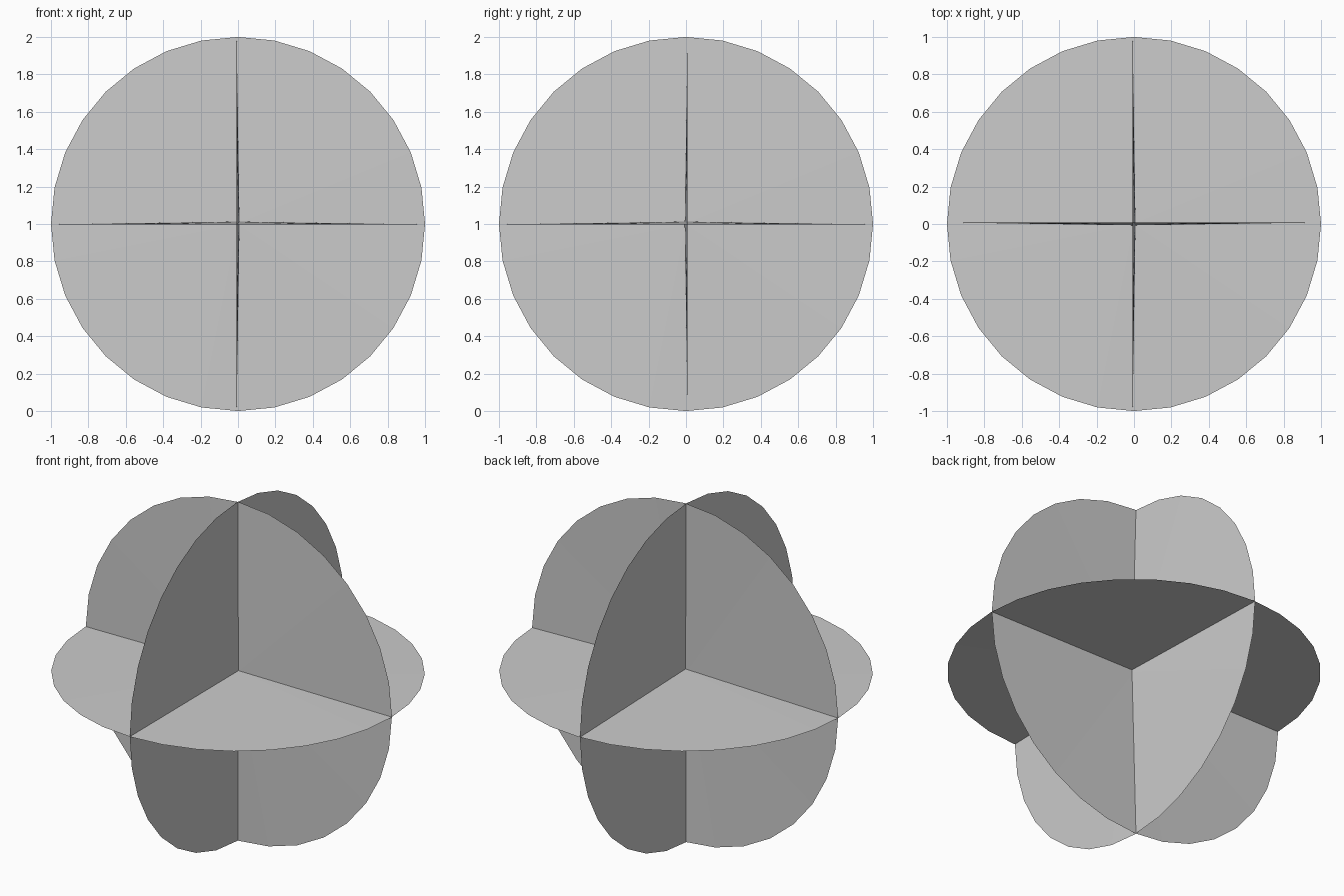
import bpy, bmesh
from math import radians
from mathutils import Matrix, Vector

if "Cube" in bpy.data.objects:
    bpy.data.objects.remove(bpy.data.objects["Cube"])

SIDES, RADIUS, DISH = 32, 1.0, 0.015
CENTRE = Vector((0, 0, 1))


def dished_disc(name, rotation, offset):
    """Thin 32-sided sheet, very slightly raised at its middle."""
    bm = bmesh.new()
    bmesh.ops.create_circle(bm, cap_ends=True, cap_tris=True,
                            segments=SIDES, radius=RADIUS)
    for v in bm.verts:
        if v.co.length < 0.01:
            v.co.z = DISH
    bm.transform(Matrix.Translation(CENTRE + Vector(offset)) @ rotation)
    bmesh.ops.recalc_face_normals(bm, faces=bm.faces)
    mesh = bpy.data.meshes.new(name)
    bm.to_mesh(mesh)
    bm.free()
    bpy.context.collection.objects.link(bpy.data.objects.new(name, mesh))


# Three crossing discs, one per axis plane
dished_disc("horizontal_disc", Matrix.Identity(4), (0, 0, -0.002))
dished_disc("front_facing_disc", Matrix.Rotation(radians(90), 4, 'X'), (0, 0.008, 0))
dished_disc("side_facing_disc", Matrix.Rotation(radians(90), 4, 'Y'), (-0.007, 0, 0))
